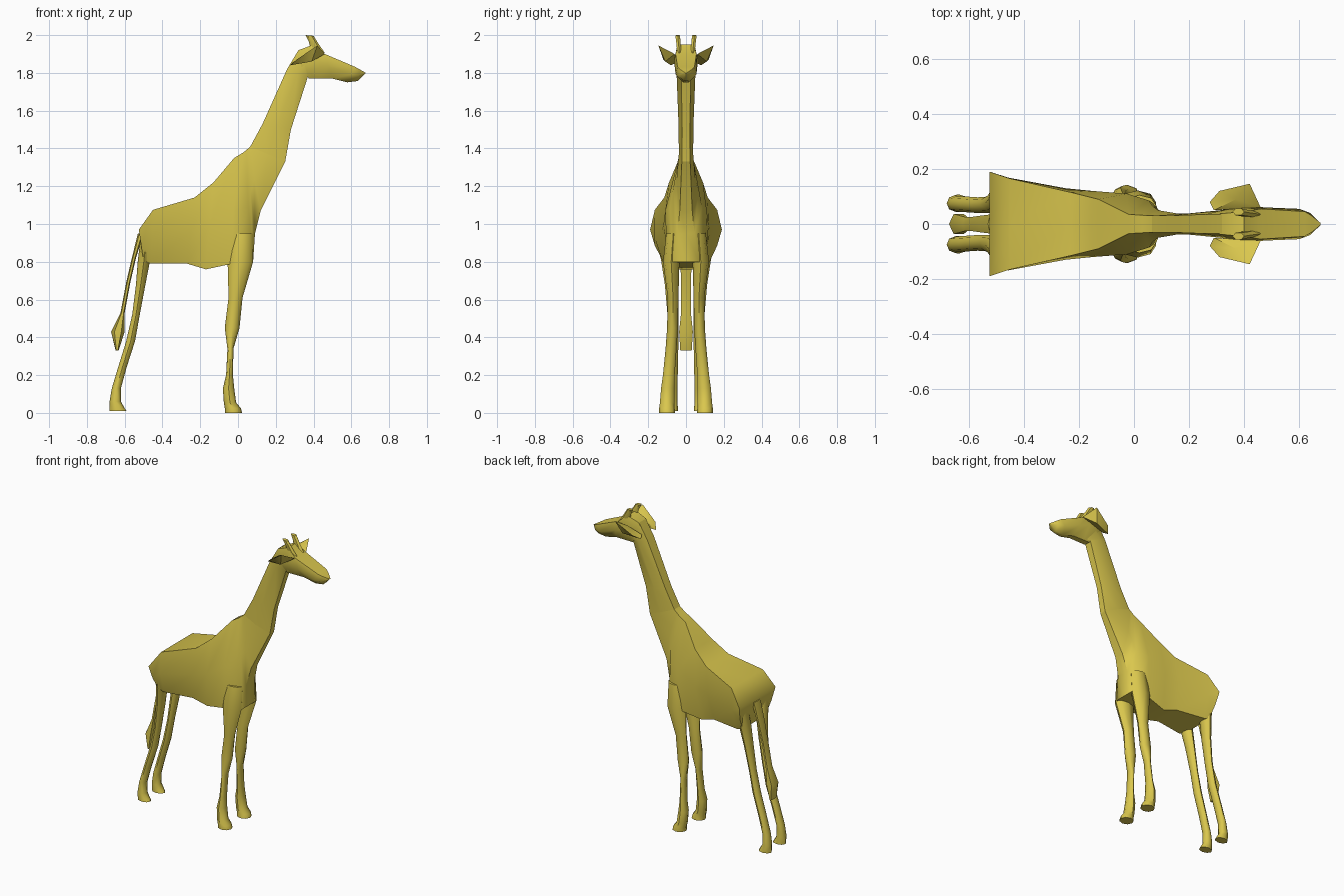
import bpy, bmesh, math

hide = bpy.data.materials.new("golden yellow")
hide.diffuse_color = (0.70, 0.57, 0.075, 1)


def finish(name, bm, angle=40):
    bmesh.ops.recalc_face_normals(bm, faces=bm.faces)
    me = bpy.data.meshes.new(name)
    bm.to_mesh(me)
    bm.free()
    me.materials.append(hide)
    ob = bpy.data.objects.new(name, me)
    bpy.context.collection.objects.link(ob)
    bpy.ops.object.select_all(action='DESELECT')
    ob.select_set(True)
    bpy.context.view_layer.objects.active = ob
    bpy.ops.object.shade_smooth_by_angle(angle=math.radians(angle))
    return ob


def loft(name, rings, angle=40):
    """Skin a list of equal-length point rings and cap both ends."""
    bm = bmesh.new()
    loops = [[bm.verts.new(p) for p in r] for r in rings]
    n = len(loops[0])
    for a, b in zip(loops, loops[1:]):
        for i in range(n):
            j = (i + 1) % n
            bm.faces.new((a[i], a[j], b[j], b[i]))
    bm.faces.new(loops[0])
    bm.faces.new(loops[-1])
    return finish(name, bm, angle)


def slab(tx, tz, bx, bz, wt, wm, wb):
    """Cross-section between a top point and a bottom point with three half-widths."""
    mx, mz = (tx + bx) / 2, (tz + bz) / 2
    half = [(tx, wt, tz), (mx, wm, mz), (bx, wb, bz)]
    mirror = [(x, -y, z) for x, y, z in reversed(half)]
    return [(tx, 0, tz)] + half + [(bx, 0, bz)] + mirror


def limb(x0, x1, y0, y1, z, n=8, tilt=0):
    """Level oval cross-section filling the given x and y range."""
    cx, cy, rx, ry = (x0 + x1) / 2, (y0 + y1) / 2, (x1 - x0) / 2, (y1 - y0) / 2
    return [(cx + rx * math.cos(2 * math.pi * i / n), cy + ry * math.sin(2 * math.pi * i / n),
             z + tilt * math.cos(2 * math.pi * i / n)) for i in range(n)]


def flip(rings):
    return [[(x, -y, z) for x, y, z in r] for r in rings]


# trunk, from the broad flat rump to the base of the neck
loft("body", [slab(*s) for s in [
    (-0.525, 0.97, -0.50, 0.80, 0.19, 0.165, 0.12),
    (-0.45, 1.075, -0.46, 0.79, 0.165, 0.168, 0.12),
    (-0.23, 1.14, -0.27, 0.79, 0.115, 0.13, 0.09),
    (-0.13, 1.22, -0.17, 0.76, 0.09, 0.12, 0.08),
    (-0.02, 1.35, -0.03, 0.79, 0.035, 0.11, 0.10),
    (0.03, 1.38, 0.08, 0.80, 0.032, 0.085, 0.07),
    (0.045, 1.393, 0.09, 0.95, 0.031, 0.065, 0.045),
    (0.055, 1.40, 0.12, 1.07, 0.031, 0.05, 0.033),
    (0.065, 1.41, 0.25, 1.33, 0.03, 0.038, 0.022)]], 50)

# neck
loft("neck", [slab(*s) for s in [
    (0.065, 1.41, 0.25, 1.33, 0.03, 0.038, 0.022),
    (0.13, 1.53, 0.28, 1.50, 0.03, 0.039, 0.02),
    (0.26, 1.82, 0.37, 1.78, 0.035, 0.05, 0.025),
    (0.32, 1.92, 0.40, 1.78, 0.035, 0.06, 0.025)]], 50)

# skull and muzzle
loft("head", [slab(*s) for s in [
    (0.29, 1.86, 0.37, 1.78, 0.035, 0.05, 0.02),
    (0.32, 1.92, 0.375, 1.77, 0.038, 0.06, 0.02),
    (0.40, 1.95, 0.42, 1.77, 0.045, 0.065, 0.02),
    (0.46, 1.90, 0.50, 1.77, 0.055, 0.06, 0.018),
    (0.62, 1.832, 0.58, 1.75, 0.045, 0.055, 0.015),
    (0.645, 1.818, 0.635, 1.757, 0.03, 0.04, 0.012),
    (0.677, 1.80, 0.672, 1.795, 0.004, 0.004, 0.003)]], 50)

# legs: x range, y range, height
front = [(-0.07, 0.022, 0.058, 0.142, 0.0), (-0.07, 0.015, 0.06, 0.142, 0.025),
         (-0.075, -0.01, 0.062, 0.138, 0.055), (-0.08, -0.02, 0.062, 0.132, 0.13),
         (-0.063, -0.027, 0.06, 0.122, 0.2), (-0.056, -0.024, 0.05, 0.108, 0.34),
         (-0.07, 0.008, 0.043, 0.1, 0.45), (-0.05, 0.024, 0.04, 0.097, 0.61),
         (-0.055, 0.08, 0.035, 0.122, 0.8), (-0.04, 0.08, 0.03, 0.105, 0.95)]
hind = [(-0.68, -0.59, 0.043, 0.107, 0.01), (-0.68, -0.60, 0.043, 0.107, 0.025),
        (-0.68, -0.62, 0.045, 0.105, 0.06), (-0.668, -0.62, 0.045, 0.102, 0.13),
        (-0.635, -0.59, 0.043, 0.1, 0.24), (-0.592, -0.545, 0.04, 0.097, 0.38),
        (-0.56, -0.52, 0.04, 0.098, 0.52), (-0.54, -0.49, 0.04, 0.112, 0.68),
        (-0.53, -0.465, 0.045, 0.132, 0.81), (-0.515, -0.45, 0.06, 0.165, 0.93)]
for kind, rows in (("front_leg", front), ("hind_leg", hind)):
    rings = [limb(*r) for r in rows]
    loft(kind + "_left", rings, 50)
    loft(kind + "_right", flip(rings), 50)

# tail with its tuft
loft("tail", [limb(*r, n=6) for r in [
    (-0.53, -0.50, -0.04, 0.04, 0.95), (-0.562, -0.54, -0.035, 0.035, 0.82),
    (-0.592, -0.57, -0.03, 0.03, 0.69), (-0.622, -0.60, -0.03, 0.03, 0.53),
    (-0.672, -0.60, -0.042, 0.042, 0.43), (-0.648, -0.632, -0.035, 0.035, 0.33)]])


# ears: thin leaf blades with a keel beneath
def ear(name, s):
    bm = bmesh.new()
    rim = [(0.29, 0.05, 1.855), (0.275, 0.08, 1.84), (0.31, 0.12, 1.87),
           (0.42, 0.146, 1.945), (0.46, 0.06, 1.90)]
    vs = [bm.verts.new((x, s * y, z)) for x, y, z in rim]
    keel = bm.verts.new((0.39, s * 0.11, 1.86))
    crown = bm.verts.new((0.37, s * 0.09, 1.91))
    for i in range(5):
        j = (i + 1) % 5
        bm.faces.new((vs[i], vs[j], crown))
        bm.faces.new((vs[j], vs[i], keel))
    finish(name, bm)


# ears and short horns, one of each per side
for side, s in (("left", 1), ("right", -1)):
    ear("ear_" + side, s)
    horn = [limb(0.39, 0.46, 0.022, 0.048, 1.905, 6, 0.0),
            limb(0.375, 0.425, 0.027, 0.053, 1.96, 6, -0.004),
            limb(0.358, 0.40, 0.03, 0.058, 1.998, 6, -0.002)]
    loft("horn_" + side, horn if s > 0 else flip(horn))
